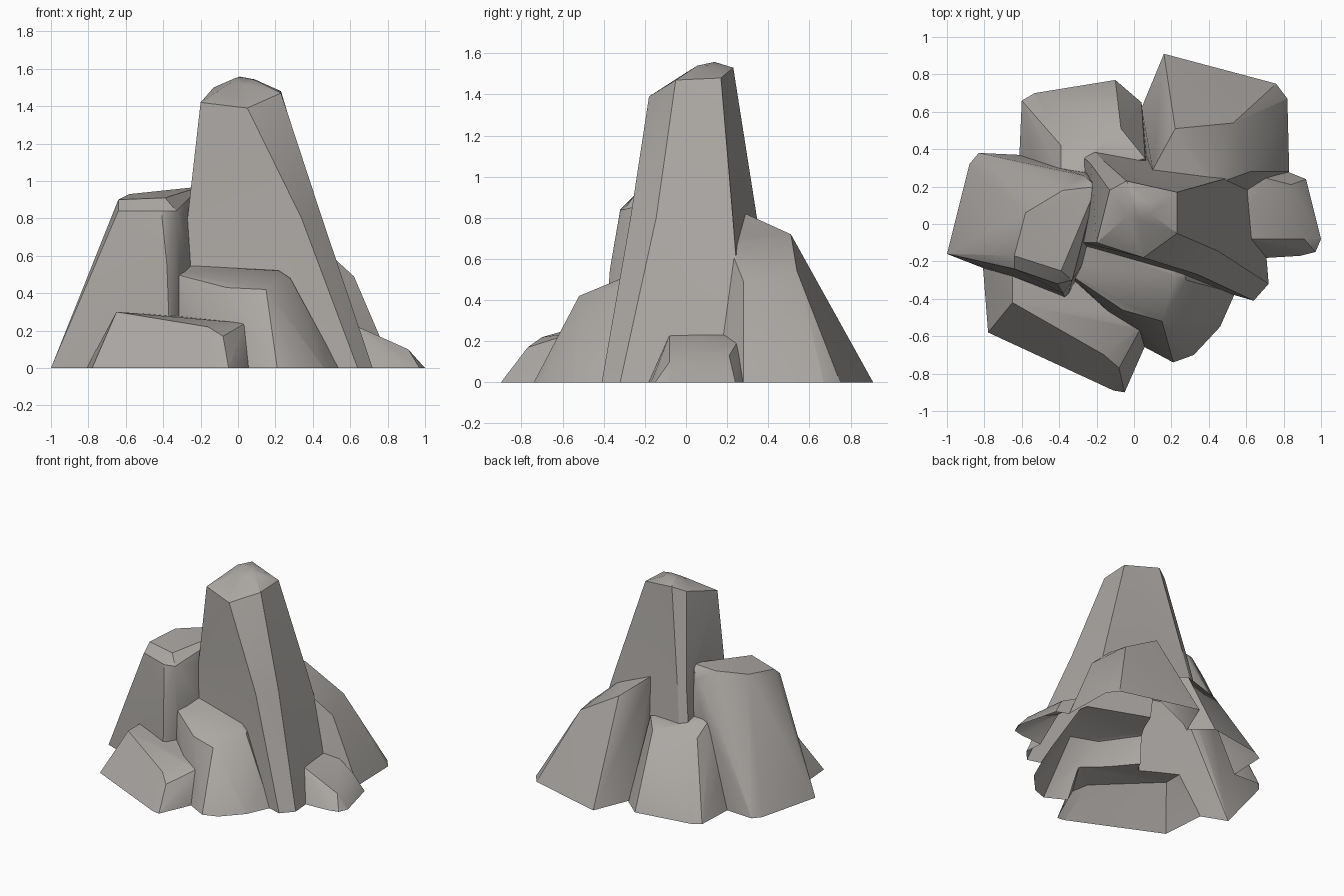
import bpy, bmesh, math

cube = bpy.data.objects.get("Cube")
if cube:
    bpy.data.objects.remove(cube, do_unlink=True)

# Single stone colour
stone = bpy.data.materials.new("warm_grey_stone")
stone.use_nodes = True
colour = (0.41, 0.39, 0.37, 1)
stone.diffuse_color = colour
stone.node_tree.nodes["Principled BSDF"].inputs["Base Color"].default_value = colour


def finish(name, bm):
    """Turn a closed bmesh into a stone object."""
    bmesh.ops.recalc_face_normals(bm, faces=bm.faces[:])
    mesh = bpy.data.meshes.new(name)
    bm.to_mesh(mesh)
    bm.free()
    mesh.materials.append(stone)
    obj = bpy.data.objects.new(name, mesh)
    bpy.context.collection.objects.link(obj)
    return obj


def loft(name, rings):
    """Closed skin through matching rings of points."""
    bm = bmesh.new()
    loops = [[bm.verts.new(point) for point in ring] for ring in rings]
    count = len(loops[0])
    for low, high in zip(loops, loops[1:]):
        for i in range(count):
            j = (i + 1) % count
            bm.faces.new((low[i], low[j], high[j], high[i]))
    bm.faces.new(loops[0][::-1])
    bm.faces.new(loops[-1])
    bmesh.ops.triangulate(bm, faces=bm.faces[:])
    return finish(name, bm)


def level(outline, z):
    """Lift a flat outline to one height."""
    return [(x, y, z) for x, y in outline]


def inset_ring(ring, centre, amount):
    """Copy of a ring drawn part of the way towards a centre point."""
    return [tuple(a + (c - a) * amount for a, c in zip(point, centre)) for point in ring]


# Tall central spire: root, ground, waist, rim and domed cap
foot = [(-.36, -.12), (.64, -.41), (.72, -.32), (.67, .29), (-.3, .48), (-.36, .44)]
waist = [(-.27, -.1), (.34, -.27), (.45, -.145), (.435, .228), (-.17, .345), (-.23, .32)]
rim = [(-.2, -.1, 1.42), (.05, -.18, 1.39), (.23, -.05, 1.47),
       (.23, .17, 1.48), (-.04, .23, 1.53), (-.13, .18, 1.5)]
cap = inset_ring(rim, (.03, .1, 1.57), .7)
spire = loft("rock_formation",
             [level(foot, -.1), level(foot, 0), level(waist, .8), rim, cap])
bpy.context.view_layer.objects.active = spire
spire.select_set(True)


def fuse_rock(name, depth, base, crown):
    """Convex boulder from ground outline, sunken root and crown, merged into the spire."""
    bm = bmesh.new()
    for point in level(base, 0) + level(base, -depth) + crown:
        bm.verts.new(point)
    hull = bmesh.ops.convex_hull(bm, input=bm.verts[:])
    spare = {v for v in hull["geom_interior"] + hull["geom_unused"]
             if isinstance(v, bmesh.types.BMVert)}
    bmesh.ops.delete(bm, geom=list(spare), context="VERTS")
    boulder = finish(name, bm)
    fuse = spire.modifiers.new("fuse_" + name, "BOOLEAN")
    fuse.operation = "UNION"
    fuse.solver = "EXACT"
    fuse.object = boulder
    bpy.ops.object.modifier_apply(modifier=fuse.name)
    bpy.data.objects.remove(boulder, do_unlink=True)


# Shoulder rock on the -x side
fuse_rock("side_shoulder", .11,
          [(-1, -.16), (-.88, .32), (-.83, .38), (-.62, .37), (-.36, -.41), (-.2, .3), (-.2, -.1)],
          [(-.64, -.17, .9), (-.64, -.24, .84), (-.41, -.32, .84), (-.39, -.25, .91),
           (-.33, -.3, .84), (-.58, .06, .93), (-.38, .18, .95), (-.2, .2, .97),
           (-.38, -.37, .55), (-.27, .26, .88), (-.39, .27, .75)])

# Rounded ledge in front of the spire
fuse_rock("front_ledge", .12,
          [(-.34, -.3), (.06, -.66), (.21, -.74), (.32, -.7), (.46, -.55), (.54, -.37),
           (.4, 0), (-.3, 0)],
          [(-.3, -.1, .55), (-.33, -.28, .5), (-.06, -.46, .43), (.15, -.52, .42),
           (.22, -.28, .52), (.28, -.3, .48), (.2, -.1, .53)])

# Low slab at the front corner
fuse_rock("low_front_slab", .13,
          [(-.78, -.58), (-.11, -.89), (-.05, -.9), (.06, -.65), (-.3, -.1), (-.81, -.2)],
          [(-.65, -.42, .3), (-.65, -.25, .3), (-.35, -.28, .28), (.04, -.55, .24),
           (-.16, -.7, .22), (-.08, -.77, .17)])

# Small boulder on the +x side
fuse_rock("small_side_boulder", .14,
          [(.4, -.2), (.89, -.17), (.97, -.15), (1, -.08), (.92, .24), (.82, .28), (.4, .28)],
          [(.4, -.08, .23), (.62, -.08, .23), (.4, .27, .23), (.61, .27, .23),
           (.91, -.08, .1), (.84, .21, .13)])

# Large sloping buttress at the back
fuse_rock("back_buttress", .15,
          [(.04, .62), (.16, .91), (.76, .75), (.82, .67), (.83, .28), (.6, .1), (.04, .1)],
          [(.1, .29, .82), (.22, .51, .72), (.53, .54, .54), (.62, .28, .49),
           (.4, .2, .69), (.12, .2, .82)])

# Shorter buttress at the back
fuse_rock("back_step", .16,
          [(-.6, .66), (-.53, .7), (-.1, .77), (.04, .65), (.1, .2), (-.62, .2)],
          [(-.39, .42, .52), (-.07, .51, .53), (.06, .35, .55), (-.39, .25, .62),
           (-.2, .25, .57)])

# Slice off the roots at ground level, leaving the underside open
bm = bmesh.new()
bm.from_mesh(spire.data)
bmesh.ops.bisect_plane(bm, geom=bm.verts[:] + bm.edges[:] + bm.faces[:],
                       plane_co=(0, 0, 0), plane_no=(0, 0, 1), clear_inner=True)
bmesh.ops.dissolve_limit(bm, angle_limit=math.radians(1),
                         verts=bm.verts[:], edges=bm.edges[:])
bm.to_mesh(spire.data)
bm.free()
bpy.ops.object.shade_smooth_by_angle(angle=math.radians(30))
